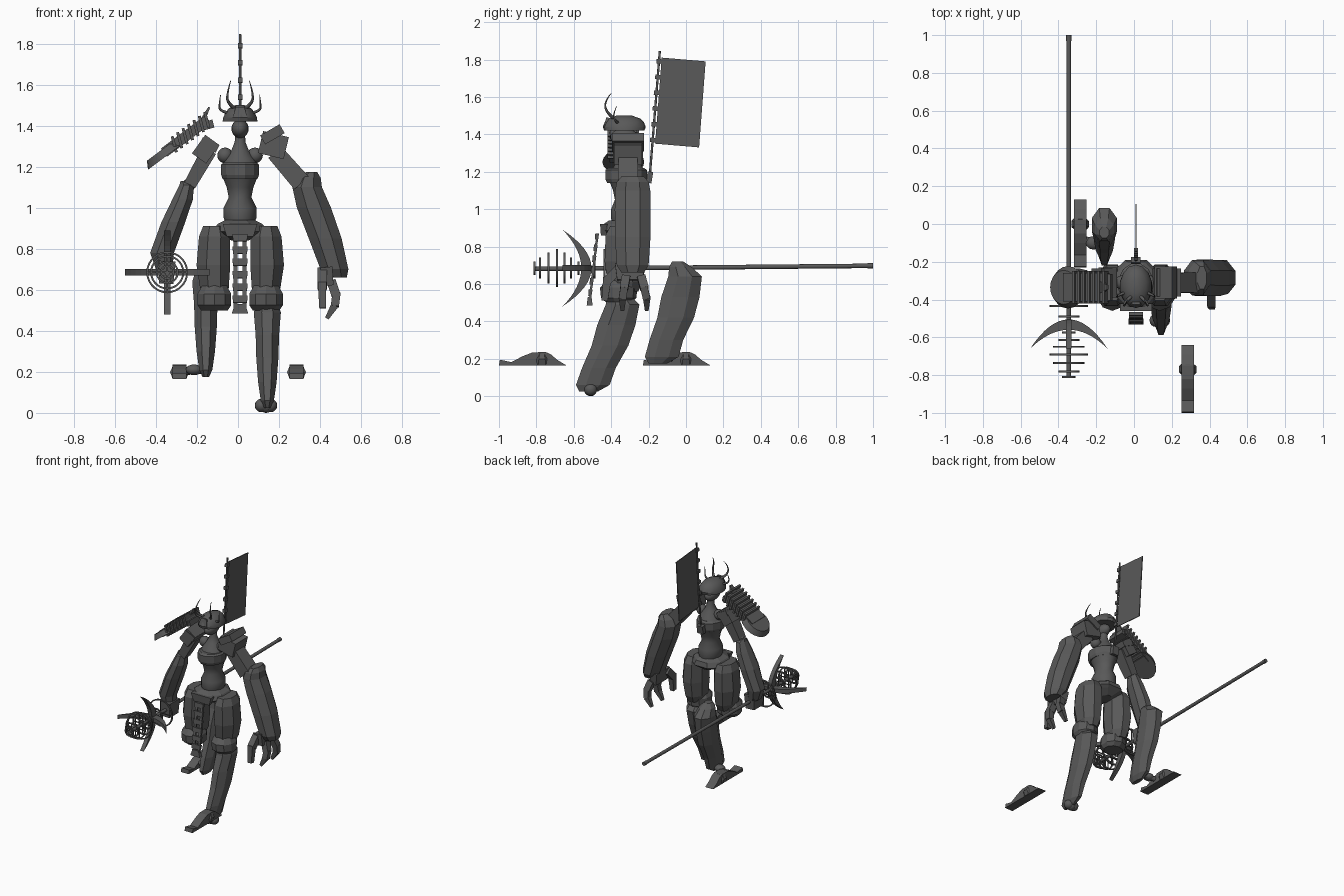
import bpy, bmesh, math
from mathutils import Vector, Matrix

cube = bpy.data.objects.get("Cube")
if cube:
    bpy.data.objects.remove(cube, do_unlink=True)

mat = bpy.data.materials.new("dark_grey")
mat.use_nodes = True
GREY = (0.1, 0.1, 0.1, 1)
mat.diffuse_color = GREY
mat.node_tree.nodes["Principled BSDF"].inputs["Base Color"].default_value = GREY


def finish(name, bm, smooth=0):
    bmesh.ops.recalc_face_normals(bm, faces=bm.faces)
    me = bpy.data.meshes.new(name)
    bm.to_mesh(me)
    bm.free()
    me.materials.append(mat)
    ob = bpy.data.objects.new(name, me)
    bpy.context.collection.objects.link(ob)
    if smooth:
        bpy.ops.object.select_all(action='DESELECT')
        ob.select_set(True)
        bpy.context.view_layer.objects.active = ob
        bpy.ops.object.shade_smooth_by_angle(angle=math.radians(smooth))
    return ob


def frame(a, b):
    """Matrix at the midpoint of a-b, local z along the segment."""
    z = (b - a).normalized()
    ref = Vector((0, 1, 0)) if abs(z.y) < 0.9 else Vector((1, 0, 0))
    y = (ref - z * ref.dot(z)).normalized()
    x = y.cross(z)
    return Matrix.Translation((a + b) / 2) @ Matrix((x, y, z)).transposed().to_4x4()


def beam(name, a, b, w, d, taper=1):
    a, b = Vector(a), Vector(b)
    bm = bmesh.new()
    bmesh.ops.create_cube(bm, size=1)
    for v in bm.verts:
        k = taper if v.co.z > 0 else 1
        v.co = (v.co.x * w * k, v.co.y * d * k, v.co.z * (b - a).length)
    bm.transform(frame(a, b))
    return finish(name, bm)


def rod(name, a, b, r1, r2=None, n=12):
    a, b = Vector(a), Vector(b)
    bm = bmesh.new()
    bmesh.ops.create_cone(bm, cap_ends=True, segments=n, radius1=r1,
                          radius2=r1 if r2 is None else r2, depth=(b - a).length)
    bm.transform(frame(a, b))
    return finish(name, bm, 40)


def ball(name, c, sx, sy=None, sz=None):
    bm = bmesh.new()
    bmesh.ops.create_uvsphere(bm, u_segments=16, v_segments=10, radius=1)
    bm.transform(Matrix.Translation(c) @ Matrix.Diagonal((sx, sy or sx, sz or sx, 1)))
    return finish(name, bm, 60)


def loft(name, rows, n=8, smooth=0):
    """Skin horizontal rings given as (x, y, z, half width, half depth)."""
    bm = bmesh.new()
    rings = []
    k = 1 / math.cos(math.pi / n)
    for x, y, z, rx, ry in rows:
        ang = [2 * math.pi * (i + 0.5) / n for i in range(n)]
        rings.append([bm.verts.new((x + rx * k * math.cos(t), y + ry * k * math.sin(t), z)) for t in ang])
    for lo, hi in zip(rings, rings[1:]):
        for i in range(n):
            bm.faces.new((lo[i], lo[(i + 1) % n], hi[(i + 1) % n], hi[i]))
    bm.faces.new(rings[0])
    bm.faces.new(rings[-1])
    return finish(name, bm, smooth)


def prism(name, pts, x, hw):
    """Extrude a (y, z) outline across x."""
    bm = bmesh.new()
    near, far = [[bm.verts.new((x + s * hw, y, z)) for y, z in pts] for s in (-1, 1)]
    bm.faces.new(near)
    bm.faces.new(far)
    for i in range(len(pts)):
        bm.faces.new((near[i - 1], near[i], far[i], far[i - 1]))
    return finish(name, bm)


def ring(name, c, r, t, depth):
    """Flat hoop facing along y."""
    bm = bmesh.new()
    n = 28
    rows = []
    for i in range(n):
        s, k = math.sin(2 * math.pi * i / n), math.cos(2 * math.pi * i / n)
        rows.append([bm.verts.new((c[0] + q * k, c[1] + d, c[2] + q * s))
                     for q, d in ((r, -depth), (r, depth), (r - t, depth), (r - t, -depth))])
    for i in range(n):
        p, q = rows[i], rows[(i + 1) % n]
        for j in range(4):
            bm.faces.new((p[j], p[(j + 1) % 4], q[(j + 1) % 4], q[j]))
    finish(name, bm, 30)


def horn(name, pts, r):
    cu = bpy.data.curves.new(name, 'CURVE')
    cu.dimensions = '3D'
    cu.bevel_depth = r
    cu.bevel_resolution = 1
    cu.resolution_u = 6
    sp = cu.splines.new('NURBS')
    sp.points.add(len(pts) - 1)
    for i, p in enumerate(pts):
        sp.points[i].co = (*p, 1)
        sp.points[i].radius = 1 - 0.85 * i / (len(pts) - 1)
    sp.use_endpoint_u = True
    sp.order_u = 3
    cu.materials.append(mat)
    bpy.context.collection.objects.link(bpy.data.objects.new(name, cu))


CX = 0.01
# Torso, pelvis and neck
loft("torso", [(CX, -.31, z, rx, ry) for z, rx, ry in (
    (.9, .06, .08), (.95, .08, .09), (1.0, .08, .09), (1.05, .055, .07), (1.1, .065, .08), (1.15, .085, .1))], 16, 50)
loft("chest_band", [(CX, -.32, z, r, r * 1.2) for z, r in ((1.14, .085), (1.16, .092), (1.21, .092), (1.22, .08))], 12)
loft("collar", [(CX, -.31, z, r, r) for z, r in (
    (1.21, .085), (1.24, .07), (1.28, .042), (1.32, .026), (1.38, .024))], 16, 50)
loft("pelvis", [(CX, -.32, z, rx, ry) for z, rx, ry in (
    (.84, .04, .07), (.87, .11, .11), (.885, .135, .13), (.92, .11, .12), (.94, .07, .09))], 8)
beam("belt_plate", (CX, -.44, .86), (CX, -.44, .92), .13, .03, 1.3)

# Head, helmet and horns
ball("head", (CX, -.33, 1.385), .042, .075, .046)
loft("helmet", [(CX, -.33, z, rx, ry) for z, rx, ry in (
    (1.42, .085, .105), (1.44, .082, .112), (1.465, .07, .102), (1.485, .054, .082), (1.5, .02, .04))], 14, 30)
beam("helmet_brow", (CX, -.43, 1.44), (CX, -.42, 1.49), .07, .02, .6)
for s, side in ((1, "left"), (-1, "right")):
    horn(side + "_long_horn", [(CX + s * x, y, z) for x, y, z in (
        (.02, -.38, 1.48), (.065, -.42, 1.51), (.06, -.44, 1.57), (.045, -.4, 1.62))], .01)
    horn(side + "_short_horn", [(CX + s * x, y, z) for x, y, z in (
        (.05, -.36, 1.46), (.1, -.38, 1.47), (.1, -.39, 1.51), (.095, -.37, 1.55))], .009)
    ball(side + "_shoulder_ball", (CX + s * .073, -.31, 1.255), .038)

# Back banner
rod("banner_pole", (CX, -.195, 1.16), (CX, -.14, 1.845), .006)
prism("banner", ((-.13, 1.81), (.105, 1.79), (.07, 1.33), (-.165, 1.35)), CX, .003)
for i in range(6):
    z = 1.37 + i * .084
    beam("banner_tie", (CX, -.178 + i * .0068, z - .012), (CX, -.176 + i * .0068, z + .012), .022, .03)
beam("banner_socket", (CX, -.2, 1.14), (CX, -.19, 1.2), .05, .03)

# Left arm with heavy gauntlet
beam("left_shoulder_block", (.11, -.31, 1.32), (.235, -.31, 1.29), .11, .15)
beam("left_shoulder_cap", (.12, -.31, 1.33), (.215, -.31, 1.385), .05, .17)
beam("left_upper_arm", (.18, -.31, 1.27), (.31, -.31, 1.12), .085, .1, 1.1)
loft("left_gauntlet", [(x, -.285, z, rx, ry) for x, z, rx, ry in (
    (.485, .66, .045, .06), (.47, .7, .068, .085), (.425, .85, .08, .095), (.37, 1.0, .083, .096),
    (.337, 1.1, .072, .094), (.345, 1.145, .058, .085), (.36, 1.175, .025, .06))])
beam("left_palm", (.43, -.3, .71), (.44, -.3, .62), .06, .16, .85)
for y, dy in ((-.24, .03), (-.32, -.02)):
    x = .455
    beam("left_finger_root", (x, y, .64), (x + .022, y + dy * .6, .575), .045, .045)
    beam("left_finger_middle", (x + .025, y + dy * .5, .585), (x + .017, y + dy, .52), .04, .04)
    beam("left_finger_tip", (x + .017, y + dy, .525), (x - .022, y + dy, .46), .038, .038, .5)
beam("left_thumb_root", (.41, -.35, .69), (.41, -.42, .62), .045, .05)
beam("left_thumb_tip", (.41, -.42, .635), (.412, -.435, .51), .042, .045, .75)

# Right arm
beam("right_shoulder_block", (-.19, -.31, 1.24), (-.125, -.31, 1.33), .085, .15)
beam("right_shoulder_cap", (-.18, -.31, 1.325), (-.1, -.31, 1.285), .04, .16)
beam("right_upper_arm", (-.14, -.31, 1.28), (-.235, -.31, 1.11), .075, .09, .8)
ball("right_elbow", (-.24, -.31, 1.11), .032)
loft("right_forearm", [(x, -.31, z, rx, ry) for x, z, rx, ry in (
    (-.36, .7, .04, .05), (-.37, .78, .058, .065), (-.315, .93, .058, .075), (-.27, 1.04, .05, .065),
    (-.25, 1.11, .035, .045), (-.265, 1.13, .015, .02))])
beam("right_fist", (-.345, -.32, .74), (-.35, -.32, .63), .08, .12, .9)

# Floating right shoulder guard
U = Vector((.8, 0, .6))
N = Vector((-.6, 0, .8))
base = Vector((-.345, -.335, 1.28))
beam("shoulder_guard_plate", base - U * .02, base + U * .25, .05, .15)
rod("shoulder_guard_tip", base - U * .02 - N * .02, base - U * .02 + N * .018, .112, .09, 20)
for i in range(7):
    p = base + U * (.03 + i * .033)
    beam("shoulder_guard_slat", p - N * .035, p + N * .04 + U * .03, .014, .17)
beam("shoulder_guard_crest", base + U * .2, (-.14, -.335, 1.49), .03, .08, .3)
beam("shoulder_guard_edge", base + U * .18, (-.12, -.335, 1.41), .04, .14)

# Polearm
SX, SZ = -.345, .685
rod("pole", (SX, -.81, SZ - .005), (SX, 1, SZ + .012), .012)
rod("pole_butt", (SX, .97, SZ + .012), (SX, 1, SZ + .012), .014)
for y, r in ((-.81, .036), (-.78, .056), (-.735, .083), (-.69, .102), (-.65, .083), (-.615, .056),
             (-.575, .036), (-.49, .056), (-.435, .102)):
    ring("pole_hoop", (SX, y, SZ), r, .009, .005)
    for dx, dz in ((1, 0), (0, 1)):
        beam("hoop_spoke", (SX - dx * r * .97, y, SZ - dz * r * .97),
             (SX + dx * r * .97, y, SZ + dz * r * .97), .006, .006)
arc = [i / 8 for i in range(-8, 9)]
blade = [(-.66 + .155 * (1 - t * t), SZ + .205 * t) for t in arc]
blade += [(-.66 + .1 * (1 - t * t), SZ + .205 * t) for t in arc[-2:0:-1]]
prism("crescent_blade_upright", blade, SX, .015)
flat = prism("crescent_blade_level", blade, 0, .015)
flat.data.transform(Matrix.Translation((SX, 0, SZ)) @ Matrix.Rotation(math.pi / 2, 4, 'Y')
                    @ Matrix.Translation((0, 0, -SZ)))

# Front sash of linked plates
for i in range(6):
    z = .87 - i * .06
    y = -.475 - i * .007
    beam("sash_plate", (CX, y, z), (CX, y - .004, z - .034), .075, .02, .9)
    for s in (-1, 1):
        beam("sash_link", (CX + s * .022, y, z - .03), (CX + s * .022, y - .007, z - .065), .018, .012)
beam("sash_end", (CX, -.515, .53), (CX, -.515, .485), .05, .02, 1.6)

# Legs: hanging thigh armour, knees, shins and feet; the front shin leans more
for s, side, cx, (ox, oy, oz), lean in ((1, "left", .137, (.143, -.385, -.15), .08),
                                        (-1, "right", -.115, (-.157, 0, 0), 0)):
    loft(side + "_thigh", [(cx + s * dx, -.325, z, rx, ry) for dx, z, rx, ry in (
        (0, .56, .05, .07), (0, .61, .07, .095), (.005, .72, .082, .11), (0, .86, .075, .105), (0, .91, .055, .08))])
    loft(side + "_knee", [(cx, -.36, z, rx, ry) for z, rx, ry in (
        (.5, .065, .06), (.525, .082, .09), (.58, .082, .095), (.62, .06, .06))], 10)
    loft(side + "_shin", [(ox, y + oy + lean * z, z + oz, rx, ry) for y, z, rx, ry in (
        (-.15, .175, .016, .05), (-.13, .21, .032, .09), (-.105, .3, .045, .09), (-.055, .42, .054, .098),
        (-.03, .53, .057, .102), (-.005, .64, .066, .09), (-.03, .69, .05, .06), (-.045, .72, .025, .03))])
    fx, fy = s * .285, -.77 if s > 0 else 0
    prism(side + "_foot", [(y + fy, z) for y, z in (
        (-.23, .165), (-.225, .195), (-.165, .182), (-.1, .215), (-.05, .234), (.02, .236),
        (.05, .222), (.08, .195), (.13, .165))], fx, .033)
    loft(side + "_foot_collar", [(fx, fy, z, rx, ry) for z, rx, ry in (
        (.166, .034, .05), (.2, .046, .04), (.234, .03, .025))])

# Ankle joints
for x, r in ((.115, .033), (.137, .036), (.158, .033)):
    ball("left_ankle", (x, -.51, .036), r, .035, r)
ball("right_ankle", (-.215, -.1, .21), .04, .035, .026)
rod("right_ankle_link", (-.16, -.1, .21), (-.28, -.08, .2), .018)
